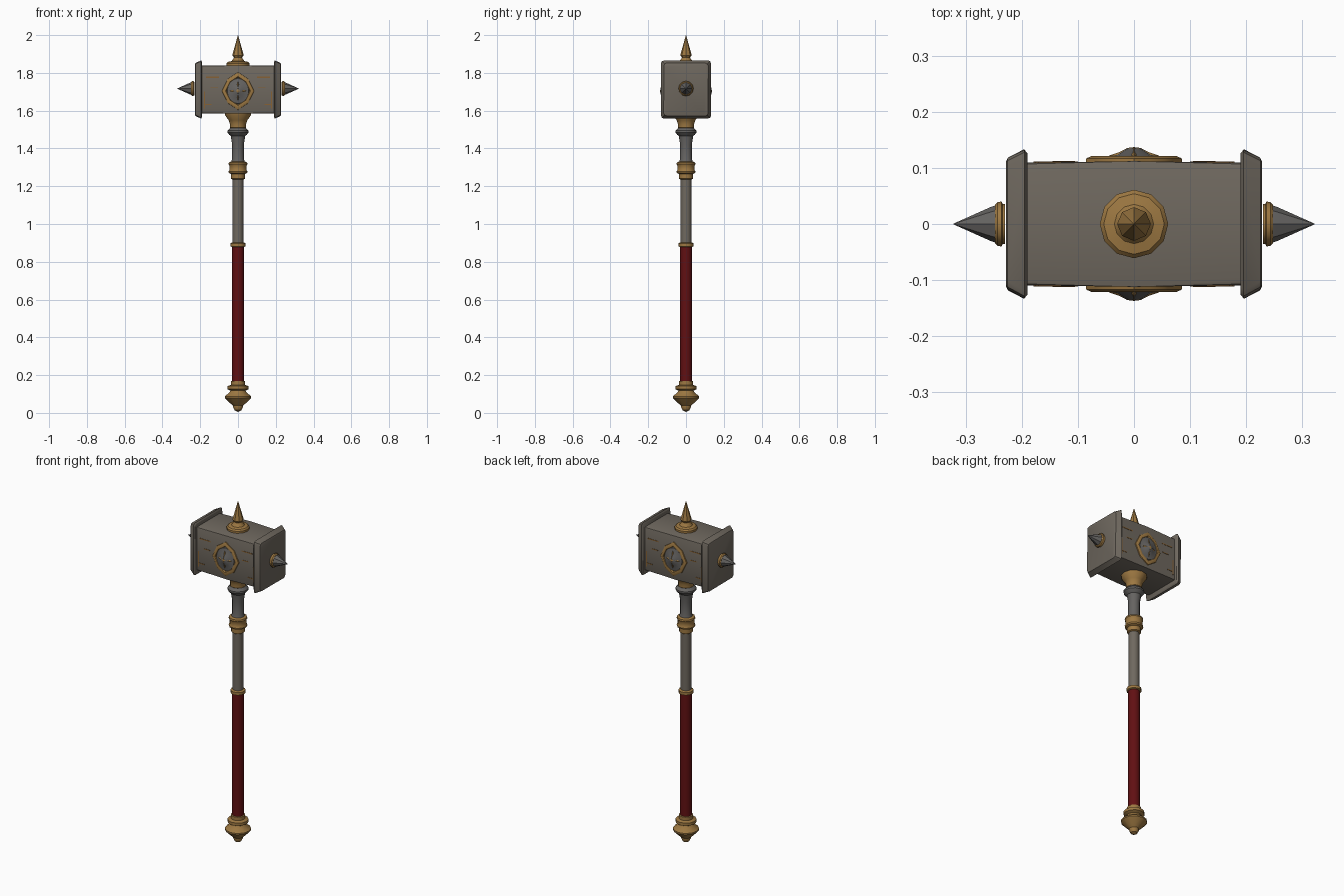
import bpy, bmesh, math
from mathutils import Matrix, Vector

cube = bpy.data.objects.get("Cube")
if cube:
    bpy.data.objects.remove(cube, do_unlink=True)


def material(name, rgb):
    m = bpy.data.materials.new(name)
    m.use_nodes = True
    m.diffuse_color = (*rgb, 1)
    m.node_tree.nodes["Principled BSDF"].inputs["Base Color"].default_value = (*rgb, 1)
    return m


stone = material("stone grey", (0.16, 0.14, 0.115))
steel = material("dark steel", (0.13, 0.125, 0.12))
gold = material("aged gold", (0.34, 0.19, 0.055))
rust = material("worn bronze", (0.24, 0.12, 0.035))
red = material("dark red leather", (0.12, 0.005, 0.006))

HEAD_Z = 1.712


def finish(name, bm, mat, angle=35):
    bmesh.ops.recalc_face_normals(bm, faces=bm.faces)
    mesh = bpy.data.meshes.new(name)
    bm.to_mesh(mesh)
    bm.free()
    mesh.materials.append(mat)
    obj = bpy.data.objects.new(name, mesh)
    bpy.context.collection.objects.link(obj)
    bpy.ops.object.select_all(action='DESELECT')
    obj.select_set(True)
    bpy.context.view_layer.objects.active = obj
    bpy.ops.object.shade_smooth_by_angle(angle=math.radians(angle))
    return obj


def skin(bm, rings):
    for a, b in zip(rings, rings[1:]):
        n = len(a)
        for i in range(n):
            bm.faces.new((a[i], a[(i + 1) % n], b[(i + 1) % n], b[i]))
    bm.faces.new(rings[0])
    bm.faces.new(rings[-1])


def lathe(name, profile, mat, sides=12, matrix=Matrix(), shape=lambda i: 1, angle=35):
    """Turn (radius, height) points around z, with an optional scalloped outline."""
    bm = bmesh.new()
    rings = []
    for r, h in profile:
        ring = []
        for i in range(sides):
            a = math.tau * i / sides
            k = max(r, 0.0005) * shape(i)
            ring.append(bm.verts.new(matrix @ Vector((k * math.cos(a), k * math.sin(a), h))))
        rings.append(ring)
    skin(bm, rings)
    return finish(name, bm, mat, angle)


def box_loft(name, sections, mat, bevel):
    """Rectangles (x, half depth, half height) joined along x."""
    bm = bmesh.new()
    rings = [[bm.verts.new((x, sy * y, HEAD_Z + sz * z))
              for sy, sz in ((-1, -1), (1, -1), (1, 1), (-1, 1))] for x, y, z in sections]
    skin(bm, rings)
    long_edges = [e for e in bm.edges
                  if abs(e.verts[0].co.x - e.verts[1].co.x) > 0.001]
    bmesh.ops.bevel(bm, geom=long_edges, offset=bevel, segments=2, affect='EDGES', profile=0.5)
    return finish(name, bm, mat, 30)


def strip(name, x, y, z, w, h, mat):
    bm = bmesh.new()
    bmesh.ops.create_cube(bm, size=1, matrix=Matrix.Translation((x, y, z)) @ Matrix.Diagonal((w, 0.004, h, 1)))
    return finish(name, bm, mat)


# Pommel, grip and shaft
lathe("pommel", [(0, 0.005), (0.018, 0.014), (0.026, 0.03), (0.026, 0.038), (0.04, 0.05),
                 (0.07, 0.08), (0.07, 0.088), (0.045, 0.108), (0.04, 0.118), (0.056, 0.126),
                 (0.056, 0.142), (0.038, 0.148), (0.038, 0.168), (0.03, 0.17)], gold)
lathe("grip", [(0.032, 0.165), (0.032, 0.885)], red)
lathe("grip_ring", [(0.032, 0.878), (0.04, 0.882), (0.04, 0.898), (0.03, 0.903)], gold)
lathe("shaft", [(0.029, 0.89), (0.029, 1.28)], stone)
lathe("shaft_collar", [(0.029, 1.235), (0.037, 1.24), (0.037, 1.265), (0.048, 1.27), (0.05, 1.278),
                       (0.046, 1.285), (0.046, 1.31), (0.05, 1.317), (0.048, 1.326), (0.034, 1.332)], gold)
lathe("neck", [(0.037, 1.325), (0.031, 1.345), (0.031, 1.42), (0.038, 1.465), (0.046, 1.472),
               (0.056, 1.484), (0.056, 1.494), (0.04, 1.51), (0.036, 1.535)], steel)
lathe("head_flare", [(0.038, 1.505), (0.043, 1.51), (0.043, 1.53), (0.05, 1.55),
                     (0.068, 1.575), (0.07, 1.59)], gold)

# Hammer head
box_loft("head_block", [(-0.2, 0.109, 0.126), (0, 0.112, 0.127), (0.2, 0.109, 0.126)], stone, 0.008)
for side, s in (("left", 1), ("right", -1)):
    box_loft(f"{side}_striking_plate",
             [(s * 0.19, 0.126, 0.146), (s * 0.195, 0.132, 0.153), (s * 0.226, 0.116, 0.139),
              (s * 0.228, 0.112, 0.135)], stone, 0.012)
    turn = Matrix.Translation((0, 0, HEAD_Z + 0.005)) @ Matrix.Rotation(s * math.pi / 2, 4, 'Y')
    lathe(f"{side}_spike_base", [(0.036, 0.23), (0.036, 0.234), (0.04, 0.236), (0.039, 0.243),
                                 (0.034, 0.248)], gold, 12, turn)
    lathe(f"{side}_spike", [(0.034, 0.245), (0.03, 0.256), (0, 0.322)], steel, 8, turn)

# Top finial
lathe("finial_base", [(0.061, 1.836), (0.061, 1.85), (0.054, 1.858), (0.035, 1.862),
                      (0.026, 1.872), (0.02, 1.885)], gold)
lathe("finial_spike", [(0.018, 1.87), (0.021, 1.88), (0.03, 1.892), (0.028, 1.902), (0, 2.0)], gold, 8)

# Emblems and bronze inlay on both broad faces
for face, s in (("front", -1), ("back", 1)):
    base = (Matrix.Translation((0, s * 0.109, HEAD_Z - 0.008))
            @ Matrix.Rotation(0 if s < 0 else math.pi, 4, 'Z')
            @ Matrix.Rotation(math.pi / 2, 4, 'X') @ Matrix.Diagonal((1, 1.17, 1, 1)))
    lathe(f"{face}_emblem_frame", [(0.086, 0), (0.085, 0.008), (0.076, 0.012), (0.066, 0.011), (0.06, 0.004)],
          gold, 16, base, lambda i: (1, 0.87, 0.9, 0.87)[i % 4])
    lathe(f"{face}_emblem_boss", [(0.064, 0.003), (0.06, 0.009), (0.032, 0.014),
                                  (0.014, 0.025), (0, 0.027)], steel, 16, base, lambda i: 0.95)
    lathe(f"{face}_emblem_star", [(0.046, 0.01), (0.044, 0.013), (0.026, 0.019), (0.012, 0.0265), (0, 0.028)],
          gold, 8, base, lambda i: 0.4 if i % 2 else 1)
    for t in (-1, 1):
        y = s * 0.1095
        strip(f"{face}_upright_inlay", t * 0.177, y, HEAD_Z - 0.055, 0.005, 0.09, rust)
        strip(f"{face}_upper_inlay", t * 0.135, y, HEAD_Z + 0.065, 0.07, 0.006, rust)
        strip(f"{face}_middle_inlay", t * 0.125, y - s * -0.0005, HEAD_Z + 0.012, 0.04, 0.005, rust)
        strip(f"{face}_lower_inlay", t * 0.158, y, HEAD_Z - 0.08, 0.035, 0.005, rust)
